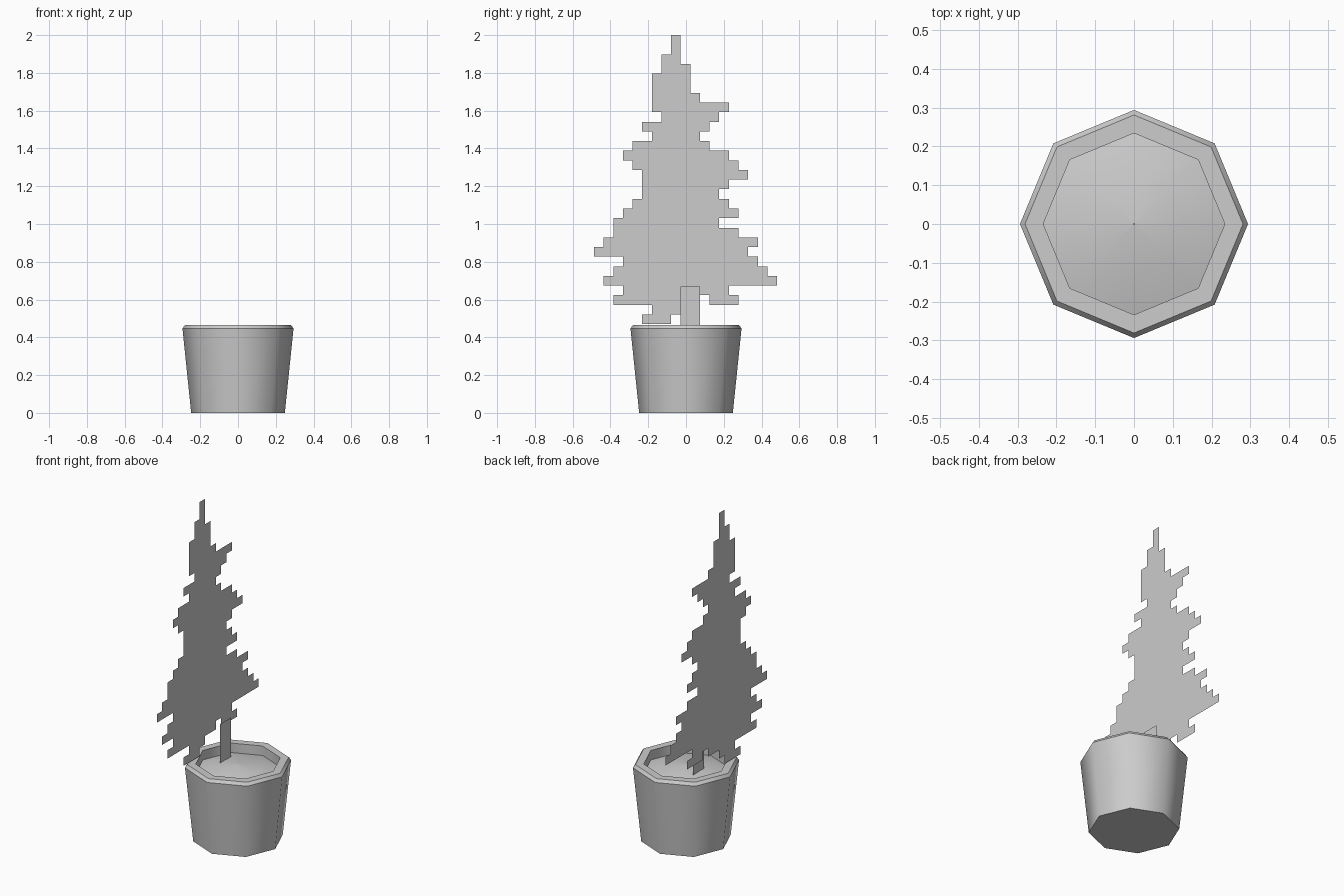
import bpy, bmesh, math

cube = bpy.data.objects.get("Cube")
if cube:
    bpy.data.objects.remove(cube, do_unlink=True)

grey = bpy.data.materials.new("plain_grey")
grey.use_nodes = True
colour = (0.604, 0.604, 0.604, 1)
grey.diffuse_color = colour
grey.node_tree.nodes["Principled BSDF"].inputs["Base Color"].default_value = colour


def add_object(name, bm):
    mesh = bpy.data.meshes.new(name)
    bm.to_mesh(mesh)
    bm.free()
    mesh.materials.append(grey)
    obj = bpy.data.objects.new(name, mesh)
    bpy.context.collection.objects.link(obj)
    return obj


def turned(name, profile, sharp_rings, cap_start=False, sides=8):
    """Turn a (radius, height) profile; close its end, and its start on request."""
    bm = bmesh.new()
    rings = []
    for radius, z in profile:
        angles = [math.tau * i / sides for i in range(sides)]
        rings.append([bm.verts.new((radius * math.cos(a), radius * math.sin(a), z))
                      for a in angles])
    for low, high in zip(rings, rings[1:]):
        for i in range(sides):
            j = (i + 1) % sides
            bm.faces.new((low[i], low[j], high[j], high[i]))
    if cap_start:
        bm.faces.new(rings[0][::-1])
    for face in bm.faces:
        face.smooth = True
    if sharp_rings:
        for ring in rings:
            for i in range(sides):
                edge = bm.edges.get((ring[i], ring[(i + 1) % sides]))
                edge.smooth = False
    return add_object(name, bm)


def pixel_sheet(name, x, y0, z_top, cell, rows):
    """Flat upright sheet of square cells; each row lists (start, end) spans."""
    bm = bmesh.new()
    for k, spans in enumerate(rows):
        high = z_top - k * cell
        low = high - cell
        for start, end in spans:
            for c in range(start, end):
                a, b = y0 + c * cell, y0 + (c + 1) * cell
                bm.faces.new([bm.verts.new((x, y, z)) for y, z in
                              ((a, low), (b, low), (b, high), (a, high))])
    bmesh.ops.remove_doubles(bm, verts=bm.verts, dist=cell / 10)
    bmesh.ops.dissolve_limit(bm, angle_limit=0.01, verts=bm.verts, edges=bm.edges)
    return add_object(name, bm)


# Tapered eight-sided pot with a chamfered rim and an inner wall
turned("pot", [(0.248, 0), (0.294, 0.447), (0.281, 0.465), (0.234, 0.465), (0.234, 0.405)],
       sharp_rings=True, cap_start=True)

# Gently mounded soil
soil = turned("soil", [(0.234, 0.408), (0.13, 0.434), (0.002, 0.443)], sharp_rings=False)

# Stepped tree outline: left and right column of each row, top to bottom
CELL = 0.051
left = [8, 8, 7, 7, 6, 6, 6, 6, 7, 5, 6, 4, 3, 4, 5,
        5, 5, 4, 3, 2, 2, 1, 0, 3, 2, 1, 3]
right = [9, 9, 9, 10, 10, 10, 11, 14, 13, 12, 11, 12, 14, 15, 16,
         14, 13, 14, 15, 13, 15, 17, 16, 17, 18, 19, 14]
rows = [[span] for span in zip(left, right)]
rows += [[(2, 11), (12, 15)], [(6, 9)], [(5, 8)]]
pixel_sheet("foliage", -0.2, -0.487, 2.0, CELL, rows)

# Short trunk sheet standing in the soil
pixel_sheet("trunk", -0.1, -0.028, 0.67, CELL, [[(0, 2)]] * 5)
